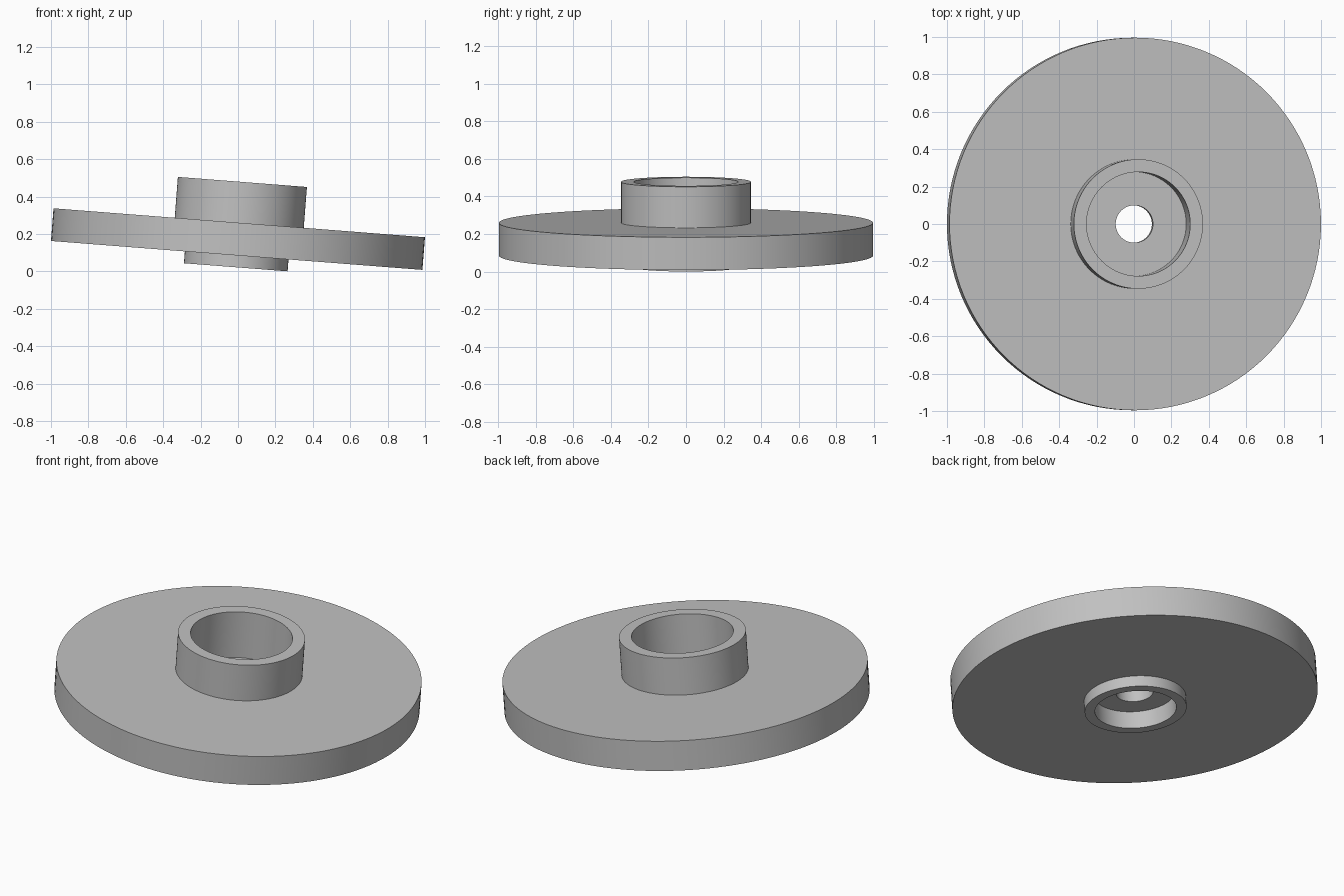
import bpy, bmesh, math
from mathutils import Matrix, Vector

cube = bpy.data.objects.get("Cube")
if cube:
    bpy.data.objects.remove(cube, do_unlink=True)

# Plain grey for the whole part
grey = bpy.data.materials.new("light_grey")
grey.use_nodes = True
color = (0.53, 0.53, 0.53, 1)
grey.diffuse_color = color
grey.node_tree.nodes["Principled BSDF"].inputs["Base Color"].default_value = color

SEGMENTS = 128
TILT = math.radians(4.45)


def lathe(name, profile):
    """Revolve a closed radius/height profile about the local z axis."""
    bm = bmesh.new()
    verts = [bm.verts.new((r, 0, z)) for r, z in profile]
    edges = [bm.edges.new((verts[i - 1], verts[i])) for i in range(len(verts))]
    bmesh.ops.spin(bm, geom=verts + edges, cent=(0, 0, 0), axis=(0, 0, 1),
                   angle=math.tau, steps=SEGMENTS, use_merge=True)
    bmesh.ops.remove_doubles(bm, verts=bm.verts, dist=1e-5)
    bmesh.ops.recalc_face_normals(bm, faces=bm.faces)
    mesh = bpy.data.meshes.new(name)
    bm.to_mesh(mesh)
    bm.free()
    mesh.materials.append(grey)
    obj = bpy.data.objects.new(name, mesh)
    bpy.context.collection.objects.link(obj)
    return obj


# Heights measured along the axis from the underside of the disc
disc_top, hub_top, spigot_bottom = 0.175, 0.394, -0.0635
upper_floor, lower_floor = 0.114, 0.037
disc_r, hub_r, bore_r, spigot_r, recess_r, hole_r = 0.996, 0.346, 0.278, 0.278, 0.222, 0.1

# Disc with raised hub, lower spigot, two counterbores and a through hole
flange = lathe("flanged_hub", [
    (hole_r, upper_floor), (bore_r, upper_floor), (bore_r, hub_top),
    (hub_r, hub_top), (hub_r, disc_top), (disc_r, disc_top), (disc_r, 0),
    (spigot_r, 0), (spigot_r, spigot_bottom), (recess_r, spigot_bottom),
    (recess_r, lower_floor), (hole_r, lower_floor)])

# Lean the part so it rests on the edge of its spigot
flange.data.transform(Matrix.Translation(Vector((-0.007, 0, 0.085)))
                      @ Matrix.Rotation(TILT, 4, 'Y'))

bpy.ops.object.select_all(action='DESELECT')
flange.select_set(True)
bpy.context.view_layer.objects.active = flange
bpy.ops.object.shade_smooth_by_angle(angle=math.radians(30))
